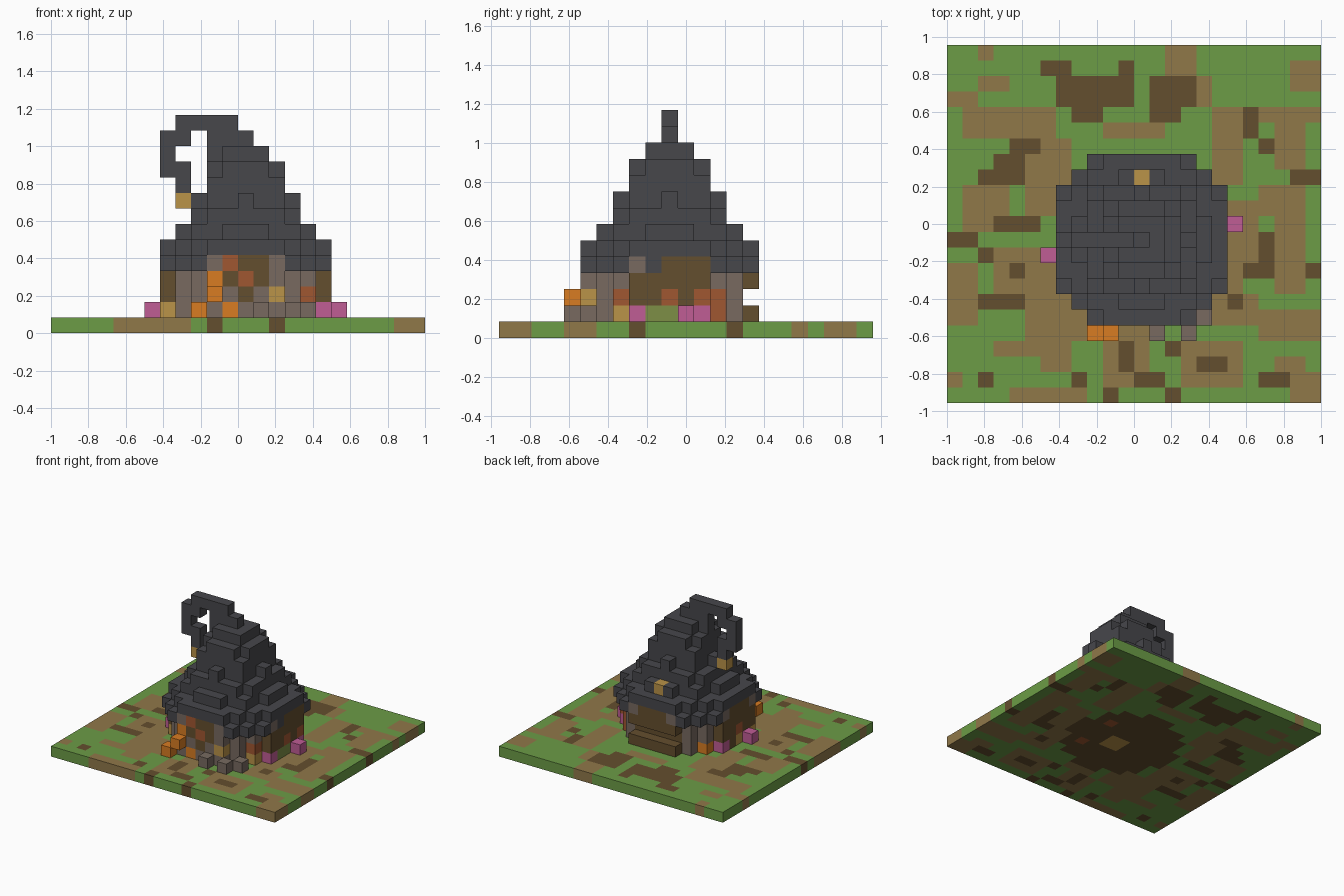
import bpy
import bmesh

cube = bpy.data.objects.get("Cube")
if cube:
    bpy.data.objects.remove(cube)

S = 2 / 24                 # block size
COLS, ROWS = 24, 23        # ground size in blocks
CX, CY = 12, 10            # block under the roof tip

# Flat colours, keyed by letter
COLOURS = {
    "g": ("grass_green", (108, 156, 70)),
    "d": ("dirt_tan", (144, 120, 73)),
    "m": ("dark_brown", (100, 78, 46)),
    "h": ("charcoal", (71, 71, 75)),
    "s": ("stone_grey", (120, 106, 96)),
    "o": ("orange", (216, 124, 34)),
    "r": ("rust", (160, 87, 49)),
    "y": ("gold", (186, 147, 72)),
    "p": ("pink", (192, 93, 149)),
    "l": ("leaf_olive", (125, 142, 70)),
}


def linear(c):
    c /= 255
    return c / 12.92 if c < 0.04045 else ((c + 0.055) / 1.055) ** 2.4


MATS = {}
for key, (name, rgb) in COLOURS.items():
    mat = bpy.data.materials.new(name)
    mat.use_nodes = True
    col = [linear(c) for c in rgb] + [1]
    mat.diffuse_color = col
    bsdf = mat.node_tree.nodes["Principled BSDF"]
    bsdf.inputs["Base Color"].default_value = col
    bsdf.inputs["Roughness"].default_value = 0.9
    MATS[key] = mat

PARTS = {}                 # part name -> {cell: colour letter}
FILLED = set()


def put(part, i, j, k, colour):
    """Place one block unless that cell is taken."""
    if (i, j, k) not in FILLED:
        FILLED.add((i, j, k))
        PARTS.setdefault(part, {})[i, j, k] = colour


def disc(r2):
    """Block offsets inside a round layer."""
    return [(x, y) for x in range(-5, 6) for y in range(-5, 6) if x * x + y * y <= r2]


def in_patch(patches, i, j):
    return any(a <= i <= c and b <= j <= d for a, b, c, d in patches)


# Ground: grass with patches of dirt and mud (first and last column and row)
MUD = [
    (7, 19, 11, 20), (8, 18, 9, 18), (13, 19, 15, 20), (6, 21, 7, 21),
    (11, 21, 11, 21), (13, 18, 14, 18), (4, 16, 5, 16), (3, 14, 4, 15),
    (2, 14, 2, 14), (3, 11, 5, 11), (0, 10, 1, 10), (2, 9, 2, 9),
    (4, 8, 4, 8), (2, 6, 4, 6), (19, 17, 19, 18), (20, 16, 20, 16),
    (22, 14, 23, 14), (20, 9, 20, 10), (19, 8, 20, 8), (18, 6, 18, 6),
    (14, 3, 14, 3), (11, 2, 11, 3), (16, 2, 17, 2), (12, 1, 13, 1),
    (20, 1, 21, 1), (10, 0, 10, 0), (14, 0, 14, 0), (2, 1, 2, 1),
    (23, 8, 23, 8), (8, 1, 8, 1),
]
DIRT = [
    (14, 21, 15, 22), (16, 19, 16, 20), (22, 20, 23, 21), (2, 20, 3, 20),
    (0, 19, 1, 19), (1, 17, 3, 18), (4, 17, 6, 18), (10, 17, 13, 17),
    (17, 14, 18, 18), (20, 18, 23, 18), (21, 15, 22, 17), (5, 14, 7, 16),
    (1, 12, 3, 13), (5, 12, 6, 13), (20, 12, 22, 13), (18, 9, 19, 12),
    (1, 11, 2, 11), (21, 10, 22, 11), (3, 7, 6, 9), (0, 8, 1, 8),
    (17, 7, 18, 8), (21, 7, 22, 9), (17, 5, 19, 6), (20, 4, 23, 5),
    (5, 4, 9, 6), (0, 5, 1, 7), (3, 3, 5, 3), (11, 4, 13, 4),
    (10, 1, 12, 3), (15, 1, 18, 3), (6, 2, 7, 3), (4, 0, 8, 0),
    (0, 1, 0, 1), (22, 0, 23, 1), (21, 2, 22, 2), (2, 22, 2, 22),
]
FLOOR = {(3, 2): "r", (3, -2): "r", (0, 0): "y", (1, 0): "y", (0, -1): "y", (1, -1): "y"}
for i in range(COLS):
    for j in range(ROWS):
        x, y = i - CX, j - CY
        if x * x + y * y <= 26:
            tile = FLOOR.get((x, y), "m")
        elif in_patch(MUD, i, j):
            tile = "m"
        else:
            tile = "d" if in_patch(DIRT, i, j) else "g"
        put("ground", i, j, 0, tile)

# Walls: each side has a block pattern, lowest course first
FRONT = ["sososssss", "ssosmsysr", "ssomrmsss", "hhsrmmshh"]
RIGHT = ["sypllpprs", "srmmrmrrs", "ssmmmmmss", "hhshmmmhh"]
BACK = ["ssmmmmmss", "ssmmmmmss", "ssmmmmmss", "hhsmmmshh"]
LEFT = ["ssymymposs", "ssmmrmmss", "ssmmmmmss", "hhsmmmshh"]
for k in range(1, 5):
    for x, y in disc(29):
        corner_brim = k == 4 and min(abs(x), abs(y)) > 2
        back_window = k == 2 and y == 5
        if corner_brim or back_window:
            continue
        if abs(y) >= abs(x):
            side, along = (FRONT if y < 0 else BACK), x
        else:
            side, along = (RIGHT if x > 0 else LEFT), y
        put("walls", CX + x, CY + y, k, side[k - 1][along + 4])

# Flowers, lamps and stepping stones around the walls
DECOR = {
    "pink_flowers": ("p", [(18, 11, 1), (6, 9, 1)]),
    "orange_lamps": ("o", [(9, 4, 1), (10, 4, 2)]),
    "stones": ("s", [(13, 4, 1), (15, 4, 1), (16, 5, 1)]),
}
for name, (colour, cells) in DECOR.items():
    for cell in cells:
        put(name, *cell, colour)

# Roof buckle on the back and charm under the curl
put("roof_buckle", CX, CY + 4, 6, "y")
put("curl_charm", 8, CY, 8, "y")

# Brim: lower ring drops at the corners, upper ring is a little rounder
for x, y in disc(34):
    if min(abs(x), abs(y)) > 2:
        put("brim", CX + x, CY + y, 4, "h")
for x, y in disc(29):
    put("brim", CX + x, CY + y, 5, "h")

# Pointed roof: shrinking round layers
for k, r2 in enumerate([18, 13, 9, 8, 5, 2], start=6):
    for x, y in disc(r2):
        put("roof", CX + x, CY + y, k, "h")

# Curled tip, one block deep, columns listed per layer
CURL = {13: range(8, 12), 12: (7, 8, 10, 11, 12), 11: (7, 10), 10: (7, 8), 9: (8,)}
for k, columns in CURL.items():
    for i in columns:
        put("roof_curl", i, CY, k, "h")

# Turn each part's blocks into a mesh of its exposed faces
for name, cells in PARTS.items():
    bm = bmesh.new()
    keys = sorted(set(cells.values()))
    corners = {}

    def corner(p):
        if p not in corners:
            i, j, k = p
            corners[p] = bm.verts.new(((i - COLS / 2) * S, (j - ROWS / 2) * S, k * S))
        return corners[p]

    for cell, colour in cells.items():
        for axis in range(3):
            for step in (0, 1):
                near = list(cell)
                near[axis] += 2 * step - 1
                if tuple(near) in FILLED:
                    continue
                loop = []
                for a, b in ((0, 0), (1, 0), (1, 1), (0, 1)):
                    p = list(cell)
                    p[axis] += step
                    p[(axis + 1) % 3] += a
                    p[(axis + 2) % 3] += b
                    loop.append(corner(tuple(p)))
                face = bm.faces.new(loop if step else loop[::-1])
                face.material_index = keys.index(colour)
    mesh = bpy.data.meshes.new(name)
    bm.to_mesh(mesh)
    bm.free()
    for key in keys:
        mesh.materials.append(MATS[key])
    bpy.context.collection.objects.link(bpy.data.objects.new(name, mesh))
